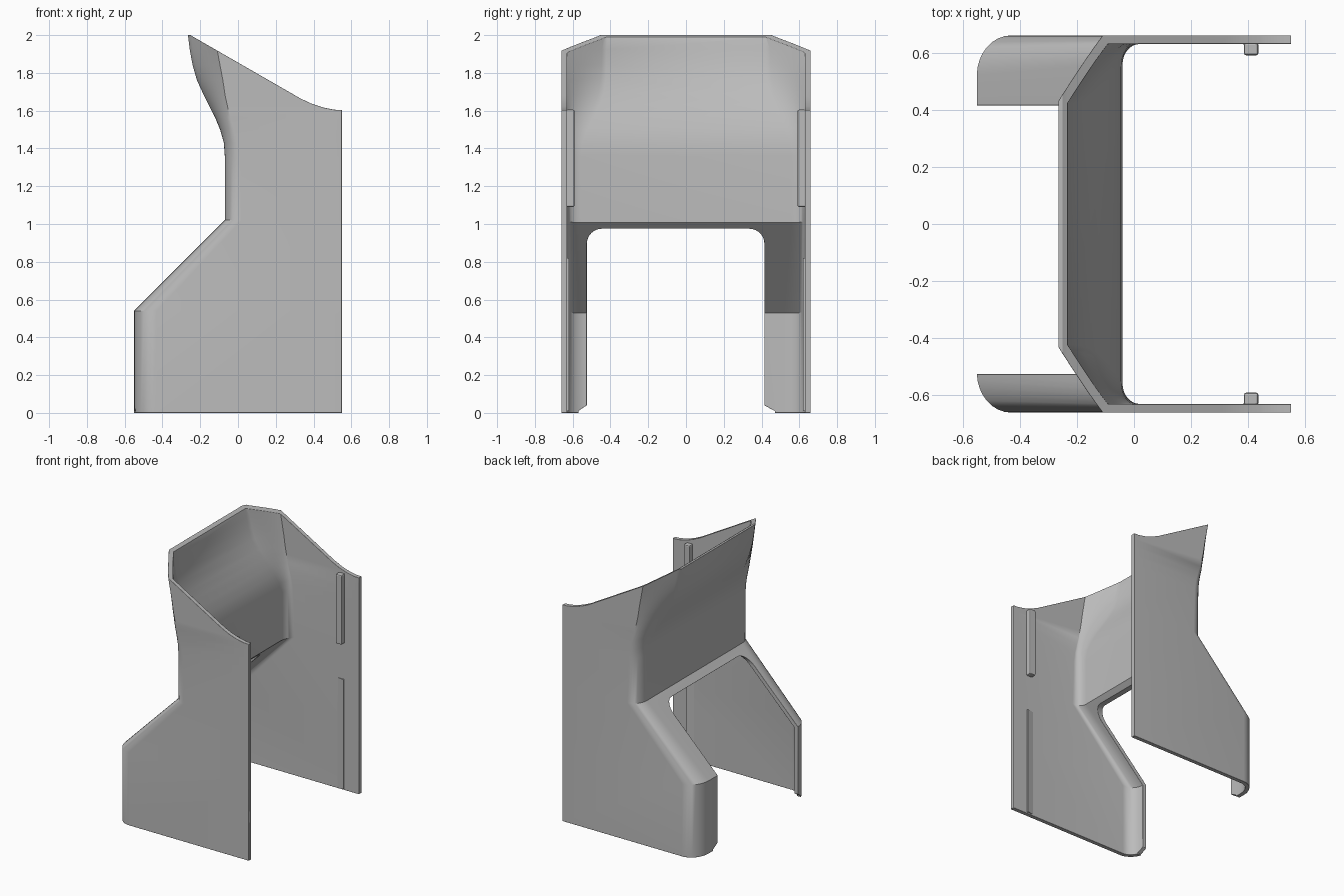
import bpy, bmesh, math

cube = bpy.data.objects.get("Cube")
if cube:
    bpy.data.objects.remove(cube, do_unlink=True)

HALF = 0.66      # half the width across the side panels
BACK = 0.55      # free vertical edge of the side panels
THICK = 0.03

grey = bpy.data.materials.new("plain grey")
grey.use_nodes = True
grey.diffuse_color = (0.5, 0.5, 0.5, 1)
grey.node_tree.nodes["Principled BSDF"].inputs["Base Color"].default_value = (0.5, 0.5, 0.5, 1)


def make_object(name, bm):
    bmesh.ops.recalc_face_normals(bm, faces=bm.faces)
    mesh = bpy.data.meshes.new(name)
    bm.to_mesh(mesh)
    bm.free()
    obj = bpy.data.objects.new(name, mesh)
    bpy.context.collection.objects.link(obj)
    mesh.materials.append(grey)
    return obj


def prism(name, points, place, start, end):
    """Extrude a 2D outline between two positions on the remaining axis."""
    bm = bmesh.new()
    a = [bm.verts.new(place(p, q, start)) for p, q in points]
    b = [bm.verts.new(place(p, q, end)) for p, q in points]
    bm.faces.new(a)
    bm.faces.new(b)
    for i in range(len(a)):
        j = (i + 1) % len(a)
        bm.faces.new((a[i], a[j], b[j], b[i]))
    return make_object(name, bm)


def select_only(obj):
    bpy.ops.object.select_all(action='DESELECT')
    obj.select_set(True)
    bpy.context.view_layer.objects.active = obj


def cut(obj, cutter):
    cutter.hide_render = True
    mod = obj.modifiers.new("cut", 'BOOLEAN')
    mod.operation, mod.solver, mod.object = 'DIFFERENCE', 'EXACT', cutter
    select_only(obj)
    bpy.ops.object.modifier_apply(modifier=mod.name)
    bpy.data.objects.remove(cutter, do_unlink=True)


def arc(cx, cy, r, a0, a1, steps=8):
    angles = [math.radians(a0 + (a1 - a0) * i / steps) for i in range(steps + 1)]
    return [(cx + r * math.cos(a), cy + r * math.sin(a)) for a in angles]


# Shell levels: height, wall x, corner start x on the side, wall half width, roundness
LEVELS = [
    (0.0, -0.55, -0.43, 0.52, 1), (0.54, -0.55, -0.43, 0.52, 1),
    (1.02, -0.07, 0.02, 0.56, 1), (1.36, -0.07, 0.01, 0.56, 1),
    (1.43, -0.075, 0.0, 0.55, 1), (1.50, -0.095, -0.02, 0.52, 0.9),
    (1.56, -0.12, -0.04, 0.49, 0.75), (1.62, -0.15, -0.055, 0.46, 0.55),
    (1.68, -0.18, -0.068, 0.44, 0.4), (1.76, -0.217, -0.08, 0.43, 0.25),
    (1.84, -0.24, -0.095, 0.43, 0.12), (1.92, -0.255, -0.11, 0.43, 0.05),
    (2.0, -0.265, -0.125, 0.43, 0), (2.12, -0.272, -0.14, 0.43, 0),
]


def section(wall, side, width, roundness, steps=8):
    corner = []
    for i in range(steps + 1):
        t = i / steps
        a = t * math.pi / 2
        u = t + (math.sin(a) - t) * roundness
        v = 1 - t + (math.cos(a) - 1 + t) * roundness
        corner.append((side + (wall - side) * u, width + (HALF - width) * v))
    half = [(BACK, HALF)] + corner
    return half + [(x, -y) for x, y in reversed(half)]


# Shell: two side panels joined by a flared wall
bm = bmesh.new()
rows = [[bm.verts.new((x, y, z)) for x, y in section(*rest)] for z, *rest in LEVELS]
for low, high in zip(rows, rows[1:]):
    for i in range(len(low) - 1):
        bm.faces.new((low[i], low[i + 1], high[i + 1], high[i]))
shell = make_object("panel_shell", bm)
# make all normals face outwards so the thickness grows inwards
if min(shell.data.polygons, key=lambda p: p.center.x).normal.x > 0:
    shell.data.flip_normals()
solid = shell.modifiers.new("thickness", 'SOLIDIFY')
solid.thickness, solid.offset, solid.use_even_offset = THICK, -1, True
select_only(shell)
bpy.ops.object.modifier_apply(modifier=solid.name)

# Opening between the two legs, wider on one side
opening = [(-0.57, -0.1), (-0.57, 0.01), (-0.525, 0.04)]
opening += arc(-0.445, 0.895, 0.08, 180, 90)
opening += arc(0.335, 0.895, 0.08, 90, 0)
opening += [(0.415, 0.04), (0.47, 0.01), (0.47, -0.1)]
cut(shell, prism("opening_cutter", opening, lambda p, q, d: (d, p, q), -0.8, 0.3))

# Sloping top edge that levels out towards the free edge
top = [(-0.6, 2.0), (-0.25, 2.0), (-0.235, 1.99), (0.33, 1.665), (0.39, 1.637),
       (0.45, 1.617), (0.51, 1.605), (0.7, 1.6), (0.7, 2.4), (-0.6, 2.4)]
cut(shell, prism("top_cutter", top, lambda p, q, d: (p, d, q), -1, 1))

bevel = shell.modifiers.new("soft edges", 'BEVEL')
bevel.width, bevel.segments = 0.01, 2
bevel.limit_method, bevel.angle_limit = 'ANGLE', math.radians(55)
select_only(shell)
bpy.ops.object.shade_smooth_by_angle(angle=math.radians(32))

# Ribs on the inner face of each side panel
for name, s in (("left", 1), ("right", -1)):
    inner = s * (HALF - THICK + 0.005)
    rib = prism(name + "_upper_rib",
                [(0.385, 1.09), (0.435, 1.09), (0.435, 1.605), (0.385, 1.605)],
                lambda p, q, d: (p, d, q), inner, s * 0.59)
    soft = rib.modifiers.new("soft edges", 'BEVEL')
    soft.width, soft.segments = 0.008, 2
    prism(name + "_lower_rib",
          [(0.35, inner), (0.43, inner), (0.43, s * 0.62)],
          lambda p, q, d: (p, q, d), 0.01, 0.82)
